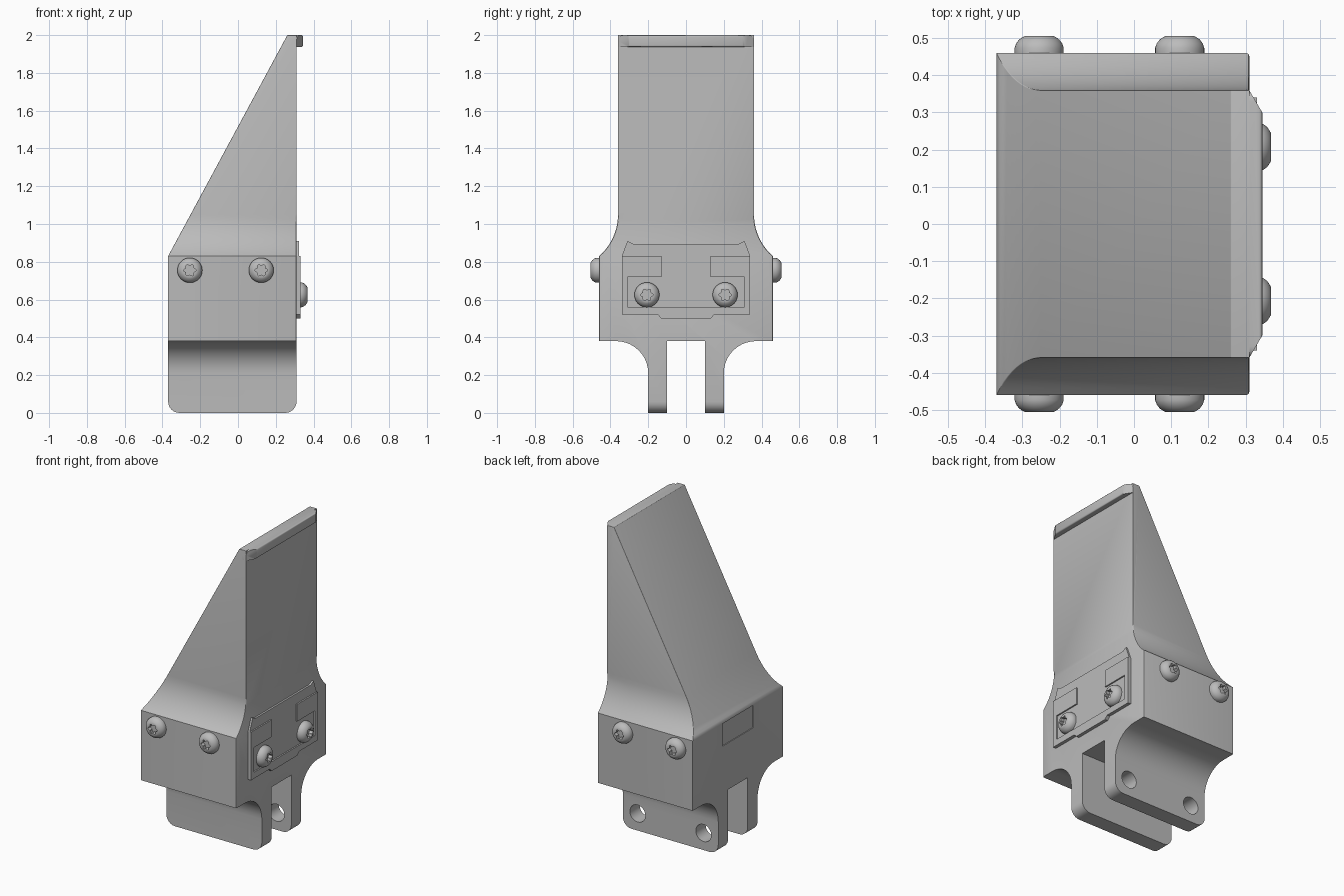
import bpy, bmesh
from math import sin, cos, pi, asin, radians
from mathutils import Vector, Matrix

cube = bpy.data.objects.get("Cube")
if cube:
    bpy.data.objects.remove(cube, do_unlink=True)

GREY = (0.5, 0.5, 0.5, 1.0)
grey = bpy.data.materials.new("plain grey")
grey.use_nodes = True
grey.diffuse_color = GREY
grey.node_tree.nodes["Principled BSDF"].inputs["Base Color"].default_value = GREY


def finish(bm, name):
    bmesh.ops.recalc_face_normals(bm, faces=bm.faces)
    mesh = bpy.data.meshes.new(name)
    bm.to_mesh(mesh)
    bm.free()
    mesh.materials.append(grey)
    obj = bpy.data.objects.new(name, mesh)
    bpy.context.collection.objects.link(obj)
    return obj


def smooth(obj):
    bpy.ops.object.select_all(action='DESELECT')
    obj.select_set(True)
    bpy.context.view_layer.objects.active = obj
    bpy.ops.object.shade_smooth_by_angle(angle=radians(35))


def prism(points, x0, x1):
    """Extrude a (y, z) outline along x."""
    bm = bmesh.new()
    face = bm.faces.new([bm.verts.new((x0, y, z)) for y, z in points])
    new = bmesh.ops.extrude_face_region(bm, geom=[face])["geom"]
    verts = [v for v in new if isinstance(v, bmesh.types.BMVert)]
    bmesh.ops.translate(bm, verts=verts, vec=(x1 - x0, 0, 0))
    return bm


def slice_off(bm, point, normal):
    """Cut away the side the normal points to and cap the cut."""
    cut = bmesh.ops.bisect_plane(bm, geom=bm.verts[:] + bm.edges[:] + bm.faces[:],
                                 dist=1e-4, plane_co=point, plane_no=normal,
                                 clear_outer=True)["geom_cut"]
    edges = [e for e in cut if isinstance(e, bmesh.types.BMEdge)]
    return bmesh.ops.contextual_create(bm, geom=edges)["faces"]


def mirrored(half):
    return half + [(-y, z) for y, z in reversed(half)]


def arc(cy, cz, r, a0, a1, n):
    return [(cy + r * cos(a0 + (a1 - a0) * i / n), cz + r * sin(a0 + (a1 - a0) * i / n))
            for i in range(n + 1)]


def bevel(bm, edges, width, segments):
    bmesh.ops.bevel(bm, geom=edges, offset=width, segments=segments, profile=0.5,
                    affect='EDGES', clamp_overlap=True)


BACK, FACE = -0.37, 0.31

# Body: fork legs, block and flared blade in one outline
half = [(0.10, 0.38), (0.10, 0), (0.20, 0)]
half += arc(0.37, 0.21, 0.17, pi, pi / 2, 10)
half += [(0.46, 0.38)]
flare = asin(0.22 / 0.292)
half += [(0.46, 0.83)] + arc(0.652, 1.05, 0.292, pi + flare, pi, 10)[1:]
half += [(0.36, 2.0)]
bm = prism(mirrored(half), BACK, FACE)

# Sloped back of the blade with rounded borders
bm.normal_update()
slope = slice_off(bm, (BACK, 0, 0.83), (-1.17, 0, 0.631))[0]


def both(edge, test):
    return all(test(v.co) for v in edge.verts)


border = {e for e in slope.edges if not both(e, lambda c: c.x < BACK + 0.01)}
border |= {e for e in bm.edges if both(e, lambda c: c.z > 1.999)
           and abs(e.verts[0].co.y - e.verts[1].co.y) < 0.01}
bmesh.ops.recalc_face_normals(bm, faces=bm.faces)
bevel(bm, list(border), 0.03, 4)

# Rounded ends of the legs
ends = [e for e in bm.edges if both(e, lambda c: c.z < 0.001)
        and abs(e.verts[0].co.x - e.verts[1].co.x) < 0.001]
bevel(bm, ends, 0.06, 6)

# Slim edge break around the flat face
rim = [e for e in bm.edges if both(e, lambda c: c.x > FACE - 0.001 and c.z > 0.37
                                   and abs(c.y) > 0.35)
       and abs(e.verts[0].co.z - e.verts[1].co.z) > 0.01
       and max(v.co.z for v in e.verts) < 1.98]
bevel(bm, rim, 0.008, 2)
body = finish(bm, "body")


# Pin holes through one leg and a shallow rectangular recess in the back
def cut_away(cutter):
    cutter.hide_render = True
    mod = body.modifiers.new("cut", 'BOOLEAN')
    mod.operation = 'DIFFERENCE'
    mod.solver = 'EXACT'
    mod.object = cutter
    bpy.ops.object.select_all(action='DESELECT')
    bpy.context.view_layer.objects.active = body
    body.select_set(True)
    bpy.ops.object.modifier_apply(modifier=mod.name)
    bpy.data.objects.remove(cutter, do_unlink=True)


for x in (-0.265, 0.205):
    bm = bmesh.new()
    bmesh.ops.create_cone(bm, cap_ends=True, segments=32, radius1=0.055, radius2=0.055,
                          depth=0.16, matrix=Matrix.Translation((x, 0.15, 0.11))
                          @ Matrix.Rotation(pi / 2, 4, 'X'))
    cut_away(finish(bm, "pin_hole_cutter"))
recess = [(-0.155, 0.68), (0.155, 0.68), (0.155, 0.825), (-0.155, 0.825)]
cut_away(finish(prism(recess, BACK - 0.05, BACK + 0.005), "recess_cutter"))
smooth(body)

# Overhanging lip at the tip
lip_half = [(0.36, 1.937)] + arc(0.33, 1.97, 0.03, 0, pi / 2, 4)
bm = prism(mirrored(lip_half), 0.28, 0.345)
for side in (-1, 1):
    slice_off(bm, (FACE, side * 0.36, 0), (0.06, side * 0.035, 0))
bmesh.ops.recalc_face_normals(bm, faces=bm.faces)
bevel(bm, [e for e in bm.edges if both(e, lambda c: c.x > 0.344)
           and abs(e.verts[0].co.z - e.verts[1].co.z) < 0.001], 0.01, 3)
smooth(finish(bm, "tip_lip"))

# Clamp plate: thin base with a raised rim and two tabs
foot = [(0.13, 0.50), (0.15, 0.52), (0.34, 0.52), (0.34, 0.83)]
base = foot + [(0.31, 0.91), (0.28, 0.895)]
finish(prism(mirrored(base), FACE - 0.01, 0.322), "clamp_plate")
raised = foot + [(0.13, 0.83), (0.13, 0.72), (0.31, 0.72), (0.31, 0.56)]
finish(prism(mirrored(raised), FACE, 0.331), "clamp_plate_rim")


# Button-head screws with a six-lobed socket
def screw(name, location, direction, height):
    n = 48
    dome = [(0.066, -0.01), (0.066, 0.3), (0.062, 0.55), (0.054, 0.78),
            (0.045, 0.92), (0.038, 1.0)]
    bm = bmesh.new()
    rings = []

    def ring(radius, z, lobes=0.0):
        rings.append([])
        for i in range(n):
            a = 2 * pi * i / n
            r = radius + lobes * cos(6 * a)
            rings[-1].append(bm.verts.new((r * cos(a), r * sin(a), z)))

    for r, z in dome:
        ring(r, z * height)
    ring(0.028, height, 0.005)
    ring(0.028, height - 0.025, 0.005)
    for low, high in zip(rings, rings[1:]):
        for i in range(n):
            j = (i + 1) % n
            bm.faces.new((low[i], low[j], high[j], high[i]))
    bm.faces.new(rings[0])
    bm.faces.new(rings[-1])
    turn = Vector(direction).to_track_quat('Z', 'Y').to_matrix().to_4x4()
    bm.transform(Matrix.Translation(location) @ turn)
    smooth(finish(bm, name))


for side, label in ((-1, "front"), (1, "back")):
    screw("clamp_screw_" + label, (0.322, side * 0.207, 0.625), (1, 0, 0), 0.046)
    for x, place in ((-0.255, "outer"), (0.123, "inner")):
        screw(f"{label}_{place}_screw", (x, side * 0.46, 0.755), (0, side, 0), 0.046)
